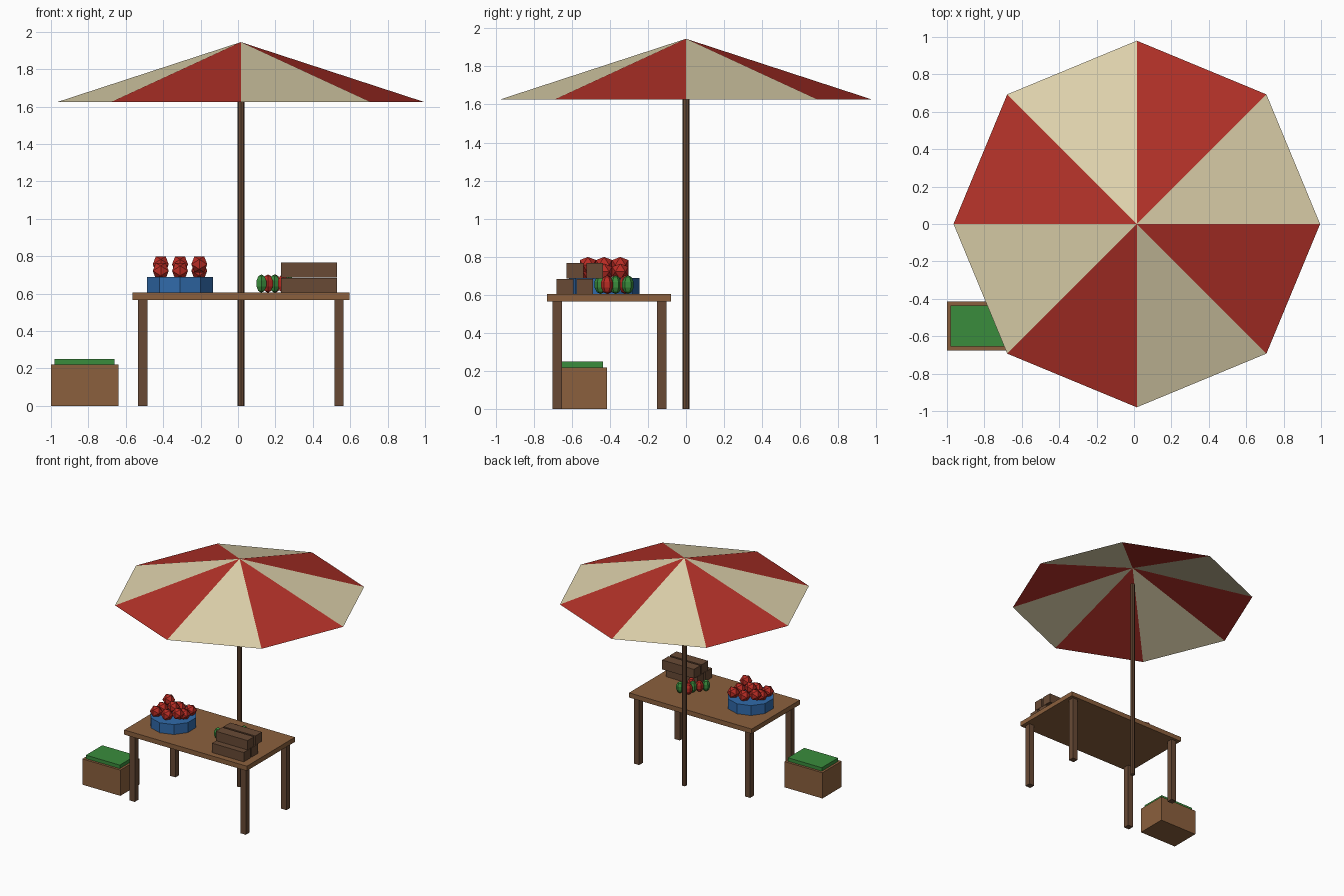
import bpy, bmesh, math
from mathutils import Matrix, Vector

if "Cube" in bpy.data.objects:
    bpy.data.objects.remove(bpy.data.objects["Cube"])


def mat(name, r, g, b):
    m = bpy.data.materials.new(name)
    m.diffuse_color = [((c / 255 + 0.055) / 1.055) ** 2.4 for c in (r, g, b)] + [1]
    m.use_nodes = True
    m.node_tree.nodes["Principled BSDF"].inputs["Base Color"].default_value = m.diffuse_color
    return m


CREAM = mat("cream cloth", 222, 210, 172)
RED = mat("red cloth", 178, 49, 40)
WOOD = mat("light wood", 139, 96, 61)
DARK = mat("dark wood", 104, 74, 53)
BLUE = mat("blue", 48, 106, 170)
GREEN = mat("green", 58, 140, 60)
TOMATO = mat("tomato red", 184, 44, 36)


def finish(name, bm, *mats):
    me = bpy.data.meshes.new(name)
    bm.to_mesh(me)
    bm.free()
    for m in mats:
        me.materials.append(m)
    ob = bpy.data.objects.new(name, me)
    bpy.context.collection.objects.link(ob)
    return ob


def box(name, x0, x1, y0, y1, z0, z1, m):
    bm = bmesh.new()
    bmesh.ops.create_cube(bm, size=1)
    bmesh.ops.scale(bm, vec=(x1 - x0, y1 - y0, z1 - z0), verts=bm.verts)
    bmesh.ops.translate(bm, vec=((x0 + x1) / 2, (y0 + y1) / 2, (z0 + z1) / 2), verts=bm.verts)
    return finish(name, bm, m)


def cylinder(name, x, y, z0, z1, r, n, m):
    bm = bmesh.new()
    bmesh.ops.create_cone(bm, cap_ends=True, segments=n, radius1=r, radius2=r, depth=z1 - z0,
                          matrix=Matrix.Translation((x, y, (z0 + z1) / 2)))
    return finish(name, bm, m)


CX = 0.015

# parasol canopy: open eight-sided cone with alternating panels
bm = bmesh.new()
apex = bm.verts.new((CX, 0, 1.945))
rim = [bm.verts.new((CX + 0.98 * math.cos(i * math.pi / 4), 0.98 * math.sin(i * math.pi / 4), 1.625))
       for i in range(8)]
for i in range(8):
    bm.faces.new((apex, rim[i], rim[(i + 1) % 8])).material_index = i % 2
finish("canopy", bm, CREAM, RED)
cylinder("parasol_pole", CX, 0, 0, 1.79, 0.019, 8, DARK)

# table
box("table_top", CX - 0.58, CX + 0.58, -0.73, -0.08, 0.565, 0.605, WOOD)
for sx, side in ((-1, "left"), (1, "right")):
    for y, end in ((-0.677, "front"), (-0.127, "back")):
        x = CX + sx * 0.525
        box(f"{end}_{side}_leg", x - 0.025, x + 0.025, y - 0.025, y + 0.025, 0, 0.565, DARK)

# crate of greens on the ground
box("ground_crate", -1.0, -0.64, -0.675, -0.415, 0, 0.22, WOOD)
box("crate_greens", -0.98, -0.66, -0.655, -0.435, 0.22, 0.25, GREEN)

# stacked wooden boxes on the table
for i in range(4):
    y, z = -0.635 + 0.052 * i, 0.605 + 0.082 * (i % 2)
    box(f"small_box_{i + 1}", 0.23, 0.53, y - 0.044, y + 0.044, z, z + 0.08, DARK)

# blue tub with a heap of tomatoes, upper ones along the diagonal
cylinder("tub", -0.31, -0.43, 0.605, 0.69, 0.185, 10, BLUE)
for i in (-1, 0, 1):
    for j in (-1, 0, 1):
        bm = bmesh.new()
        bmesh.ops.create_icosphere(bm, subdivisions=1, radius=0.05)
        # turn the ball so an edge lies flat on top
        e = max(bm.edges, key=lambda e: sum(v.co.z for v in e.verts))
        mid = (e.verts[0].co + e.verts[1].co) / 2
        rot = mid.rotation_difference(Vector((0, 0, 1))).to_matrix()
        d = rot @ (e.verts[1].co - e.verts[0].co)
        rot = Matrix.Rotation(-math.atan2(d.y, d.x), 3, 'Z') @ rot
        bmesh.ops.transform(bm, matrix=rot.to_4x4(), verts=bm.verts)
        z = 0.757 if i == -j else 0.722
        bmesh.ops.translate(bm, vec=(-0.31 + 0.103 * i, -0.43 + 0.085 * j, z), verts=bm.verts)
        finish(f"tomato_{3 * i + j + 5}", bm, TOMATO)

# loose peppers
for k, (x, y, m) in enumerate(((0.125, -0.45, GREEN), (0.195, -0.37, GREEN), (0.27, -0.305, GREEN),
                               (0.16, -0.41, TOMATO), (0.20, -0.32, TOMATO), (0.24, -0.415, TOMATO))):
    bm = bmesh.new()
    bmesh.ops.create_uvsphere(bm, u_segments=6, v_segments=5, radius=1)
    bmesh.ops.scale(bm, vec=(0.032, 0.032, 0.049), verts=bm.verts)
    bmesh.ops.translate(bm, vec=(x, y, 0.654), verts=bm.verts)
    finish(f"pepper_{k + 1}", bm, m)
